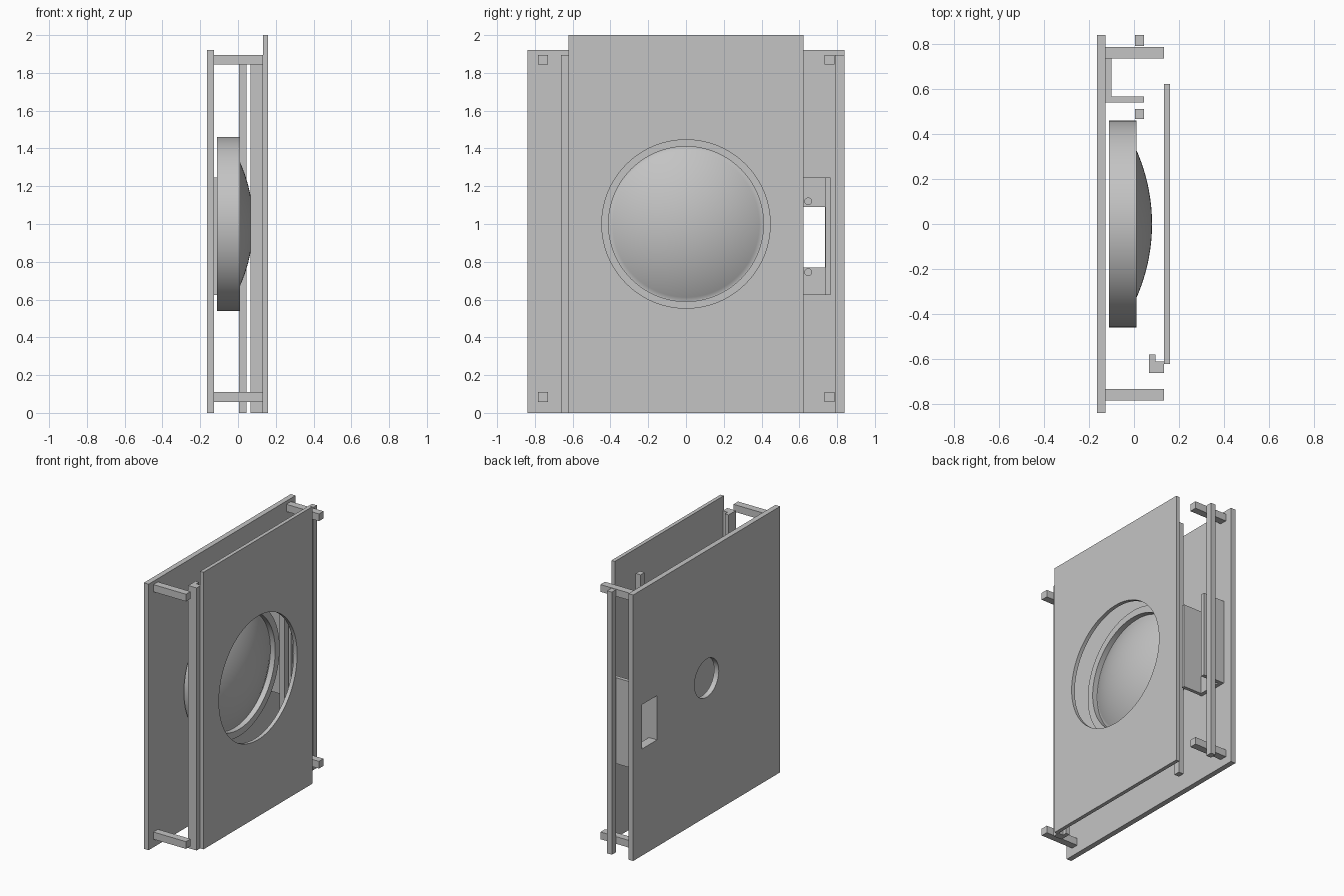
import bpy, bmesh, math
from mathutils import Matrix

if "Cube" in bpy.data.objects:
    bpy.data.objects.remove(bpy.data.objects["Cube"], do_unlink=True)

grey = bpy.data.materials.new("light_grey")
grey.use_nodes = True
colour = (0.55, 0.55, 0.55, 1)
grey.diffuse_color = colour
for node in grey.node_tree.nodes:
    if node.type == "BSDF_PRINCIPLED":
        node.inputs["Base Color"].default_value = colour


def finish(name, bm):
    bmesh.ops.recalc_face_normals(bm, faces=bm.faces[:])
    mesh = bpy.data.meshes.new(name)
    bm.to_mesh(mesh)
    bm.free()
    mesh.materials.append(grey)
    ob = bpy.data.objects.new(name, mesh)
    bpy.context.collection.objects.link(ob)
    return ob


def activate(ob):
    bpy.ops.object.select_all(action="DESELECT")
    ob.select_set(True)
    bpy.context.view_layer.objects.active = ob


def smooth(ob):
    activate(ob)
    bpy.ops.object.shade_smooth_by_angle(angle=math.radians(30))


def box(name, x, y, z):
    """Box from (min, max) ranges."""
    bm = bmesh.new()
    bmesh.ops.create_cube(bm, size=1)
    for v in bm.verts:
        for i, (lo, hi) in enumerate((x, y, z)):
            v.co[i] = lo if v.co[i] < 0 else hi
    return finish(name, bm)


def rod_x(name, x, y, z, r, sides=96):
    """Cylinder along x."""
    bm = bmesh.new()
    place = Matrix.Translation((sum(x) / 2, y, z)) @ Matrix.Rotation(math.pi / 2, 4, "Y")
    bmesh.ops.create_cone(bm, cap_ends=True, segments=sides, radius1=r, radius2=r,
                          depth=x[1] - x[0], matrix=place)
    return finish(name, bm)


def prism(name, outline, z):
    """Extrude an x, y outline upwards."""
    bm = bmesh.new()
    face = bm.faces.new([bm.verts.new((px, py, z[0])) for px, py in outline])
    up = bmesh.ops.extrude_face_region(bm, geom=[face])["geom"]
    verts = [g for g in up if isinstance(g, bmesh.types.BMVert)]
    bmesh.ops.translate(bm, verts=verts, vec=(0, 0, z[1] - z[0]))
    return finish(name, bm)


def lathe(name, profile, closed):
    """Spin an (x, radius) profile around the optical axis."""
    bm = bmesh.new()
    verts = [bm.verts.new((x, 0, CENTRE + r)) for x, r in profile]
    edges = [bm.edges.new(pair) for pair in zip(verts, verts[1:])]
    if closed:
        edges.append(bm.edges.new((verts[-1], verts[0])))
    bmesh.ops.spin(bm, geom=verts + edges, cent=(0, 0, CENTRE), axis=(1, 0, 0),
                   angle=math.tau, steps=96, use_merge=True)
    bmesh.ops.remove_doubles(bm, verts=bm.verts[:], dist=0.0001)
    ob = finish(name, bm)
    smooth(ob)
    return ob


def cut(ob, cutters):
    for c in cutters:
        activate(ob)
        mod = ob.modifiers.new("cut", "BOOLEAN")
        mod.operation, mod.solver, mod.object = "DIFFERENCE", "EXACT", c
        bpy.ops.object.modifier_apply(modifier=mod.name)
        bpy.data.objects.remove(c, do_unlink=True)
    smooth(ob)


CENTRE = 1.0
BACK, INNER = -0.165, -0.127
WINDOW = (0.77, 1.09)

# Back plate with a round aperture and a small window
back = box("back_plate", (BACK, INNER), (-0.838, 0.838), (0, 1.92))
cut(back, [rod_x("aperture", (-0.3, 0), 0, CENTRE, 0.138),
           box("window", (-0.3, 0), (0.565, 0.738), WINDOW)])

# Front plate with a large round opening
front = box("front_plate", (0.133, 0.16), (-0.622, 0.622), (0, 2))
cut(front, [rod_x("opening", (0, 0.3), 0, CENTRE, 0.446)])

# Lens holder and lens
lathe("lens_holder", [(-0.11, 0.41), (-0.11, 0.46), (0.01, 0.46), (0.01, 0.41)], True)
R, PEAK, RIM = 0.81, 0.08, 0.405
dome = [(PEAK - R + math.sqrt(R * R - r * r), r) for r in (RIM * i / 24 for i in range(25))]
lathe("lens", dome + [(dome[-1][0], 0.41), (-0.08, 0.41), (-0.08, 0)], False)

# Corner arms
for side, y in (("left", 0.76), ("right", -0.757)):
    for level, z in (("lower", 0.084), ("upper", 1.87)):
        box(f"{level}_{side}_arm", (INNER, 0.133), (y - 0.026, y + 0.026),
            (z - 0.026, z + 0.026))

# Upright rails
TALL = (0, 1.895)
box("outer_rail", (0.005, 0.044), (0.79, 0.838), TALL)
box("inner_rail", (0.005, 0.044), (0.465, 0.511), TALL)
prism("stepped_rail", [(0.066, -0.662), (0.133, -0.662), (0.133, -0.61),
                       (0.095, -0.61), (0.095, -0.58), (0.066, -0.58)], TALL)

# Channel bracket behind the window
bracket = prism("channel_bracket", [
    (INNER, 0.54), (0.044, 0.54), (0.044, 0.565), (-0.1, 0.565),
    (-0.1, 0.738), (0.044, 0.738), (0.044, 0.765), (INNER, 0.765)], (0.625, 1.245))
cut(bracket, [box("slot", (-0.2, -0.05), (0.566, 0.737), WINDOW)] +
    [rod_x("screw_hole", (-0.2, -0.05), 0.647, z, 0.018, 32) for z in (0.745, 1.12)])
